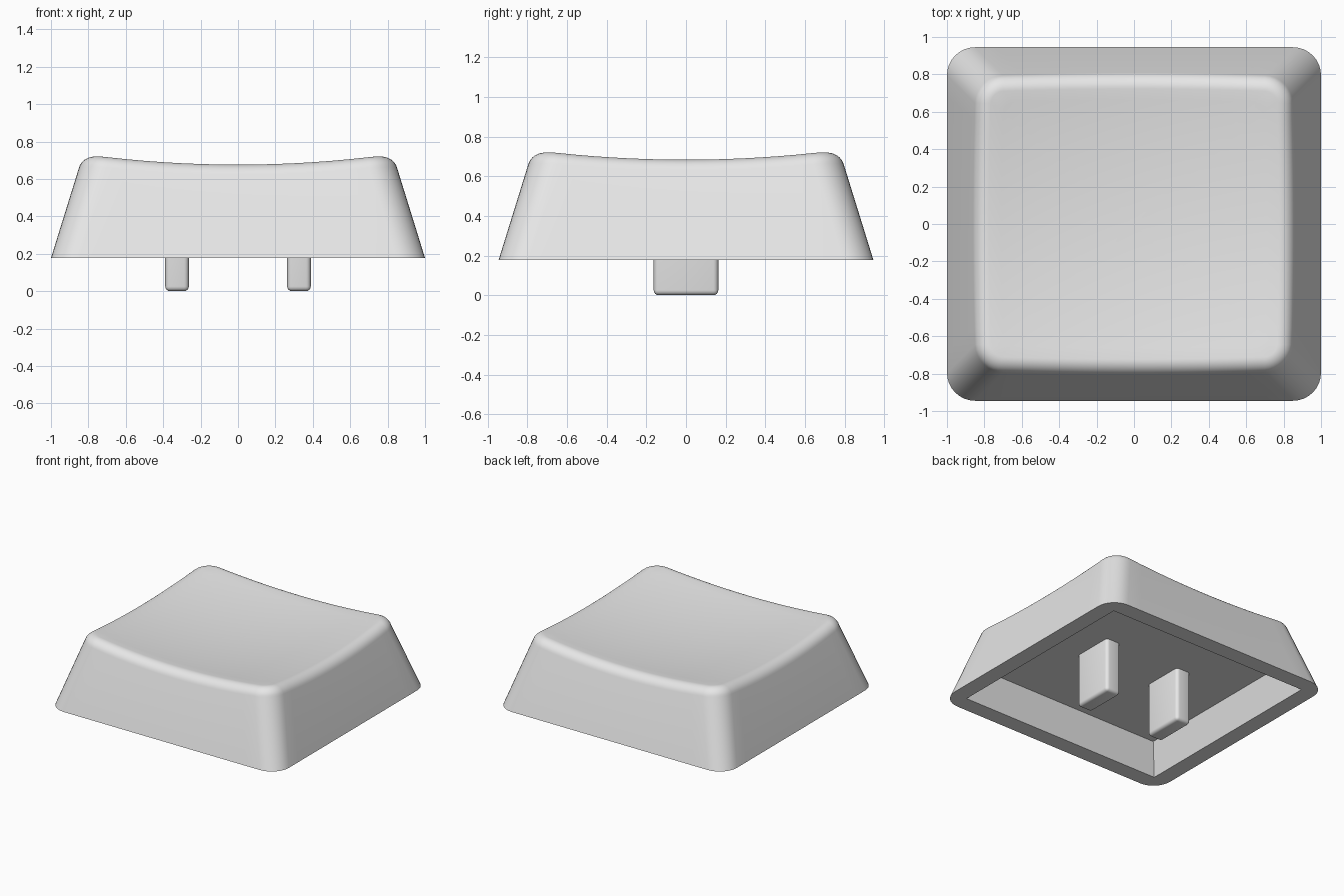
import bpy, bmesh, math
from mathutils import Vector

if "Cube" in bpy.data.objects:
    bpy.data.objects.remove(bpy.data.objects["Cube"])

BASE_Z = 0.177            # height of the open lower edge
HALF_X, HALF_Y = 1.0, 0.945
TAPER = 0.31              # inward lean of the walls per unit height
CORNER = 0.15             # corner radius seen from above
FILLET = 0.08             # rounding of the top rim
LEAN = math.atan(TAPER)

grey = bpy.data.materials.new("light_grey")
grey.diffuse_color = (0.8, 0.8, 0.8, 1)
grey.use_nodes = True
grey.node_tree.nodes["Principled BSDF"].inputs["Base Color"].default_value = grey.diffuse_color


def finish(name, bm):
    bmesh.ops.recalc_face_normals(bm, faces=bm.faces)
    mesh = bpy.data.meshes.new(name)
    bm.to_mesh(mesh)
    bm.free()
    mesh.materials.append(grey)
    obj = bpy.data.objects.new(name, mesh)
    bpy.context.collection.objects.link(obj)
    bpy.ops.object.select_all(action='DESELECT')
    bpy.context.view_layer.objects.active = obj
    obj.select_set(True)
    bpy.ops.object.shade_smooth_by_angle(angle=math.radians(30))
    return obj


def dish(x, y):
    """Shallow bowl of the top surface."""
    return 0.631 + 0.085 * (x * x + y * y)


def outline(arc_steps=8, side_steps=14):
    """Rounded rectangle as (corner centre, outward direction) pairs."""
    hx, hy = HALF_X - CORNER, HALF_Y - CORNER
    centres = [(hx, hy), (-hx, hy), (-hx, -hy), (hx, -hy)]
    pts = []
    for q in range(4):
        c, n = Vector(centres[q]), Vector(centres[(q + 1) % 4])
        for i in range(arc_steps + 1):
            a = math.pi / 2 * (q + i / arc_steps)
            pts.append((c, Vector((math.cos(a), math.sin(a)))))
        for i in range(1, side_steps):
            pts.append((c.lerp(n, i / side_steps), pts[-1][1]))
    return pts


def place(c, d, inset, grow):
    """Shrink the whole rectangle by inset, then push outward by grow."""
    sx, sy = HALF_X - CORNER, HALF_Y - CORNER
    core = Vector((c.x * (sx - inset) / sx, c.y * (sy - inset) / sy))
    return core + d * grow


# Shell: leaning walls, rounded rim and dished top
bm = bmesh.new()
fillet_steps, top_rings = 8, 12
columns = []
for c, d in outline():
    base = place(c, d, 0, CORNER)
    col = [base.to_3d() + Vector((0, 0, BASE_Z))]
    # find where this wall meets the rim rounding
    inset = 0.15
    for _ in range(8):
        p = place(c, d, inset, CORNER - FILLET * math.cos(LEAN))
        zc = dish(p.x, p.y) - FILLET
        inset = TAPER * (zc + FILLET * math.sin(LEAN) - BASE_Z)
    core = CORNER - FILLET * math.cos(LEAN)
    for i in range(fillet_steps + 1):
        a = LEAN + (math.radians(96) - LEAN) * i / fillet_steps
        p = place(c, d, inset, core + FILLET * math.cos(a))
        col.append(Vector((p.x, p.y, zc + FILLET * math.sin(a))))
    rim = col[-1]
    offset = rim.z - dish(rim.x, rim.y)
    for i in range(1, top_rings):
        s = 1 - i / top_rings
        x, y = rim.x * s, rim.y * s
        col.append(Vector((x, y, dish(x, y) + offset * s ** 8)))
    columns.append([bm.verts.new(v) for v in col])

count = len(columns)
centre = bm.verts.new((0, 0, dish(0, 0)))
for i in range(count):
    a, b = columns[i], columns[(i + 1) % count]
    for j in range(len(a) - 1):
        bm.faces.new((a[j], b[j], b[j + 1], a[j + 1]))
    bm.faces.new((a[-1], b[-1], centre))


# Hollow underside: sharp-cornered cavity with a flat ceiling
def rectangle(hx, hy, z):
    return [bm.verts.new((sx * hx, sy * hy, z))
            for sx, sy in ((1, 1), (-1, 1), (-1, -1), (1, -1))]


lip = rectangle(0.873, 0.816, BASE_Z)
ceiling = rectangle(0.81, 0.752, 0.42)
for i in range(4):
    k = (i + 1) % 4
    bm.faces.new((lip[i], lip[k], ceiling[k], ceiling[i]))
bm.faces.new(ceiling)

# Flat lower lip, fanned from each inner corner to the rounded outer edge
per_side = count // 4
arc_steps = 8
for q in range(4):
    ring = [columns[(q * per_side + i) % count][0] for i in range(per_side + 1)]
    for i in range(arc_steps):
        bm.faces.new((lip[q], ring[i], ring[i + 1]))
    bm.faces.new([lip[q]] + ring[arc_steps:] + [lip[(q + 1) % 4]])
finish("keycap_shell", bm)

# Two mounting prongs under the cap
for side, name in ((-1, "left_prong"), (1, "right_prong")):
    bm = bmesh.new()
    bmesh.ops.create_cube(bm, size=1)
    for v in bm.verts:
        v.co = Vector((v.co.x * 0.126 + side * 0.326, v.co.y * 0.326,
                       (v.co.z + 0.5) * 0.45))
    edges = [e for e in bm.edges if min(v.co.z for v in e.verts) < 0.1]
    bmesh.ops.bevel(bm, geom=edges, offset=0.025, segments=4,
                    profile=0.5, affect='EDGES')
    finish(name, bm)
